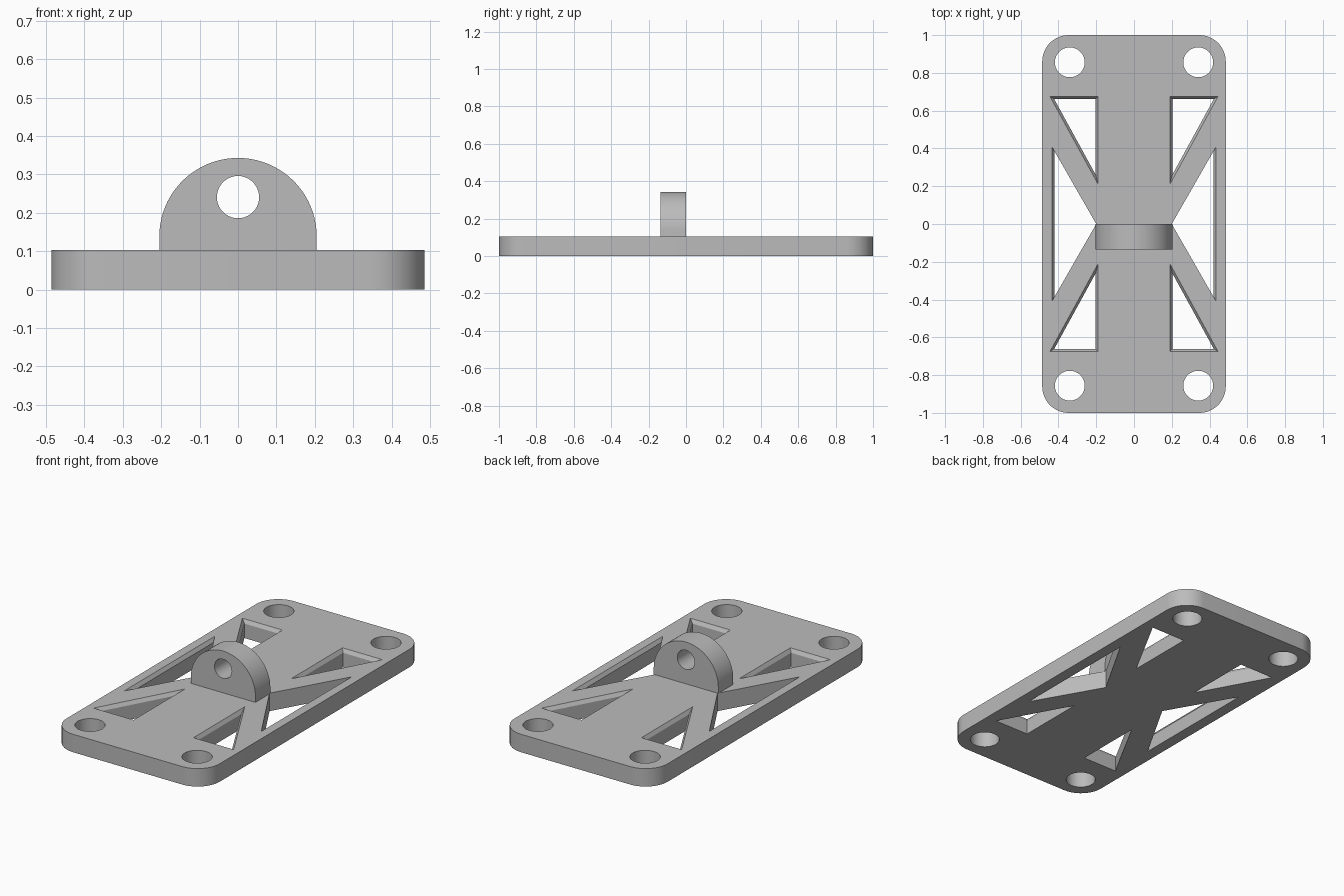
import bpy, bmesh, math
from mathutils import Vector

cube = bpy.data.objects.get("Cube")
if cube:
    bpy.data.objects.remove(cube, do_unlink=True)

HALF_W, HALF_L, T = 0.486, 1.0, 0.103

grey = bpy.data.materials.new("plain grey")
grey.use_nodes = True
grey.diffuse_color = (0.5, 0.5, 0.5, 1)
grey.node_tree.nodes["Principled BSDF"].inputs["Base Color"].default_value = (0.5, 0.5, 0.5, 1)


def arc(cx, cy, r, start, end, n):
    """Points along an arc, angles in degrees."""
    angles = [math.radians(start + (end - start) * i / n) for i in range(n + 1)]
    return [Vector((cx + r * math.cos(a), cy + r * math.sin(a))) for a in angles]


def loft(name, sections, upright=False):
    """Solid through stacked (outline, height) sections; upright stacks along y."""
    bm = bmesh.new()
    rings = []
    for pts, h in sections:
        rings.append([bm.verts.new((p.x, h, p.y) if upright else (p.x, p.y, h)) for p in pts])
    n = len(rings[0])
    for low, high in zip(rings, rings[1:]):
        for i in range(n):
            j = (i + 1) % n
            bm.faces.new((low[i], low[j], high[j], high[i]))
    bm.faces.new(rings[0])
    bm.faces.new(rings[-1])
    bmesh.ops.recalc_face_normals(bm, faces=bm.faces)
    mesh = bpy.data.meshes.new(name)
    bm.to_mesh(mesh)
    bm.free()
    mesh.materials.append(grey)
    ob = bpy.data.objects.new(name, mesh)
    bpy.context.collection.objects.link(ob)
    return ob


def finish(ob, cutters):
    """Cut the openings, apply them and shade smooth with sharp edges."""
    bpy.ops.object.select_all(action="DESELECT")
    bpy.context.view_layer.objects.active = ob
    ob.select_set(True)
    for cutter in cutters:
        cutter.hide_render = True
        mod = ob.modifiers.new("opening", "BOOLEAN")
        mod.operation = "DIFFERENCE"
        mod.solver = "EXACT"
        mod.object = cutter
        bpy.ops.object.modifier_apply(modifier=mod.name)
        bpy.data.objects.remove(cutter, do_unlink=True)
    bpy.ops.object.shade_smooth_by_angle(angle=math.radians(30))


def chamfered_cutter(tri, pivot, scale, sx, sy):
    """Triangular opening whose top rim is chamfered, mirrored by sx and sy."""
    outer = [Vector((x * sx, y * sy)) for x, y in tri]
    centre = Vector((pivot[0] * sx, pivot[1] * sy))
    inner = [centre + (p - centre) * scale for p in outer]
    return loft("triangle_cutter", [(inner, -0.05), (inner, T - 0.02), (outer, T), (outer, T + 0.05)])


# Base plate with rounded corners
R = 0.14
outline = []
for sx, sy, start in ((1, 1, 0), (-1, 1, 90), (-1, -1, 180), (1, -1, 270)):
    outline += arc(sx * (HALF_W - R), sy * (HALF_L - R), R, start, start + 90, 12)
base_plate = loft("base_plate", [(outline, 0), (outline, T)])

# Bolt holes and triangular openings
cutters = []
corner_tri = [(0.19, 0.21), (0.445, 0.675), (0.19, 0.675)]
side_tri = [(0.2, 0), (0.435, -0.41), (0.435, 0.41)]
for sx in (-1, 1):
    for sy in (-1, 1):
        circle = arc(sx * 0.34, sy * 0.856, 0.079, 0, 360, 40)[:-1]
        cutters.append(loft("bolt_cutter", [(circle, -0.05), (circle, T + 0.05)]))
        cutters.append(chamfered_cutter(corner_tri, (0.285, 0.58), 0.86, sx, sy))
    cutters.append(chamfered_cutter(side_tri, (0.2, 0), 0.94, sx, 1))
finish(base_plate, cutters)

# Upright lug with a rounded top and a pin hole
W = 0.205
profile = [Vector((-W, T)), Vector((W, T))] + arc(0, 0.343 - W, W, 0, 180, 40)
lug = loft("lug", [(profile, -0.135), (profile, 0)], upright=True)
pin = arc(0, 0.241, 0.055, 0, 360, 40)[:-1]
finish(lug, [loft("pin_cutter", [(pin, -0.3), (pin, 0.2)], upright=True)])
